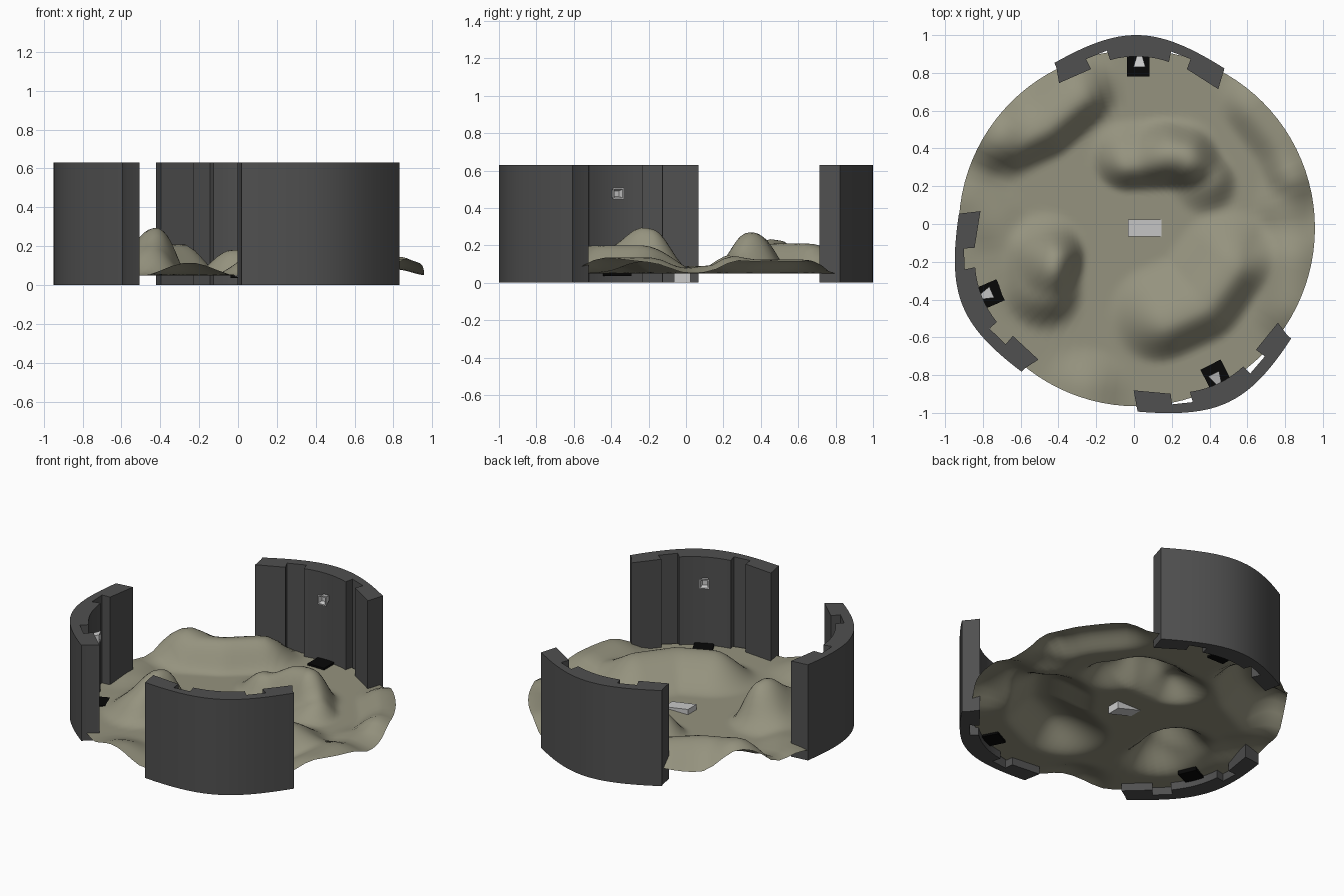
import bpy, bmesh, math
from mathutils import Vector, Matrix

if "Cube" in bpy.data.objects:
    bpy.data.objects.remove(bpy.data.objects["Cube"])

CENTRE = Vector((0.02, -0.02, 0))


def material(name, rgb):
    m = bpy.data.materials.new(name)
    m.diffuse_color = (*rgb, 1)
    m.use_nodes = True
    m.node_tree.nodes["Principled BSDF"].inputs["Base Color"].default_value = m.diffuse_color
    return m


ROCK = material("rock", (0.08, 0.08, 0.08))
BLACK = material("black", (0.002, 0.002, 0.002))
SAND = material("sand", (0.30, 0.29, 0.21))


def finish(bm, name, mat=None, smooth=None, place=None):
    me = bpy.data.meshes.new(name)
    bm.to_mesh(me)
    bm.free()
    ob = bpy.data.objects.new(name, me)
    bpy.context.collection.objects.link(ob)
    if mat:
        me.materials.append(mat)
    if place:  # rotate the part about the arena centre, then nudge it
        turn, shift = place
        ob.matrix_world = (Matrix.Translation(CENTRE + Vector(shift)) @ Matrix.Rotation(math.radians(turn), 4, 'Z')
                           @ Matrix.Translation(-CENTRE))
    if smooth:
        bpy.ops.object.select_all(action='DESELECT')
        ob.select_set(True)
        bpy.context.view_layer.objects.active = ob
        bpy.ops.object.shade_smooth_by_angle(angle=math.radians(smooth))
    return ob


def extrude_profile(points, depth):
    bm = bmesh.new()
    face = bm.faces.new([bm.verts.new(p) for p in points])
    geo = bmesh.ops.extrude_face_region(bm, geom=[face])["geom"]
    bmesh.ops.translate(bm, vec=depth, verts=[v for v in geo if isinstance(v, bmesh.types.BMVert)])
    bmesh.ops.recalc_face_normals(bm, faces=bm.faces)
    return bm


def box(centre, size):
    bm = bmesh.new()
    bmesh.ops.create_cube(bm, size=1, matrix=Matrix.Translation(centre) @ Matrix.Diagonal((*size, 1)))
    return bm


# Curved wall section: bowed outside, two slots on the inside
def wall_section(name, place):
    outer = []
    for i in range(25):
        u = 0.452 - 0.9 * i / 24
        outer.append((0.027 + u, 1.0 - 0.8 * (math.hypot(u, 0.4) - 0.4) - 0.03 * u, 0))
    left = [(-0.41, 0.825), (-0.397, 0.746), (-0.228, 0.82), (-0.254, 0.873), (-0.143, 0.918)]
    mid = []
    for i in range(9):
        t = i / 4 - 1
        mid.append((0.029 + 0.156 * t, 0.887 - 0.024 * t * t - 0.005 * t))
    right = [(0.196, 0.913), (0.30, 0.873), (0.28, 0.82), (0.446, 0.714)]
    pts = outer + [(x, y, 0) for x, y in left + mid + right]
    finish(extrude_profile(pts, (0, 0, 0.63)), name, ROCK, 25, place)


# Flared lamp with a recessed front
def lamp(name, place):
    bm = bmesh.new()
    rings = [[bm.verts.new((0.029 + s * a, y, 0.476 + s * b)) for a, b in ((-1, -1), (1, -1), (1, 1), (-1, 1))]
             for s, y in ((0.013, 0.895), (0.032, 0.83), (0.024, 0.83), (0.015, 0.855))]
    for r0, r1 in zip(rings, rings[1:]):
        for k in range(4):
            bm.faces.new((r0[k], r0[(k + 1) % 4], r1[(k + 1) % 4], r1[k]))
    bm.faces.new(rings[0])
    bm.faces.new(rings[-1])
    bmesh.ops.recalc_face_normals(bm, faces=bm.faces)
    finish(bm, name, None, None, place)


for label, place in (("back", (0, (0, 0, 0))), ("left", (113.5, (0.01, -0.01, 0))),
                     ("front", (207.3, (0.02, -0.013, 0)))):
    wall_section(label + "_wall", place)
    lamp(label + "_lamp", place)
    finish(box((0.022, 0.835, 0.05), (0.12, 0.11, 0.026)), label + "_floor_plate", BLACK, None, place)

# Central ramp wedge
ramp = [(-0.032, -0.065, 0.05), (-0.032, -0.065, 0.085), (0.145, -0.065, 0.057), (0.145, -0.065, 0)]
finish(extrude_profile(ramp, (0, 0.09, 0)), "centre_ramp")

# Dunes: crest line, height, reach, steep-side direction
DUNES = [
    ([(-0.64, 0.43), (-0.46, 0.51), (-0.29, 0.66)], 0.16, 0.24, (0.6, -0.8)),
    ([(-0.38, -0.19), (-0.40, -0.22)], 0.10, 0.17, (1, 0)),
    ([(-0.42, -0.18), (-0.43, -0.37)], 0.13, 0.22, (0.9, -0.4)),
    ([(-0.55, -0.30), (-0.58, -0.20)], 0.04, 0.25, (0, 0)),
    ([(-0.03, 0.31), (0.26, 0.32)], 0.13, 0.20, (0, -1)),
    ([(0.20, 0.41), (0.30, 0.38), (0.41, 0.25)], 0.10, 0.18, (0.8, 0.6)),
    ([(0.18, -0.53), (0.38, -0.44), (0.53, -0.24)], 0.15, 0.27, (0.6, -0.8)),
    ([(0.62, 0.62), (0.78, 0.42), (0.83, 0.30)], 0.075, 0.21, (-0.6, -0.4)),
    ([(0.84, -0.20), (0.84, -0.42)], 0.085, 0.25, (0, 0)),
    ([(0.83, 0.18), (0.80, 0.10)], 0.04, 0.18, (0, 0)),
    ([(-0.25, -0.88), (-0.25, -0.94)], 0.065, 0.24, (0, 0)),
    ([(-0.85, 0.15), (-0.75, 0.02)], 0.04, 0.20, (0, 0)),
    ([(-0.82, 0.42), (-0.75, 0.55)], 0.06, 0.20, (0, 0)),
]


def ground_height(p):
    z = 0.05
    for crest, height, reach, lee in DUNES:
        best = None
        for a, b in zip(crest, crest[1:]):
            a, b = Vector(a), Vector(b)
            t = max(0, min(1, (p - a).dot(b - a) / (b - a).length_squared))
            off = p - a.lerp(b, t)
            if best is None or off.length < best.length:
                best = off
        d = best.length
        side = best.dot(Vector(lee)) / (d + 0.02)
        q = d / (reach * (1 - 0.3 * side))
        z += height * max(0, 1 - q * q) ** 2
    return z


# Round dune floor as a thin open sheet
bm = bmesh.new()
SEG, RINGS, R = 96, 44, 0.943
origin = Vector((0.015, -0.022))


def ground_vert(r, a):
    p = origin + Vector((math.cos(a), math.sin(a))) * r
    return bm.verts.new((p.x, p.y, ground_height(p)))


hub = ground_vert(0, 0)
prev = None
for i in range(1, RINGS + 1):
    ring = [ground_vert(R * i / RINGS, math.tau * k / SEG) for k in range(SEG)]
    for k in range(SEG):
        n = (k + 1) % SEG
        bm.faces.new((prev[k], ring[k], ring[n], prev[n]) if prev else (hub, ring[k], ring[n]))
    prev = ring
finish(bm, "dune_floor", SAND, 80)
